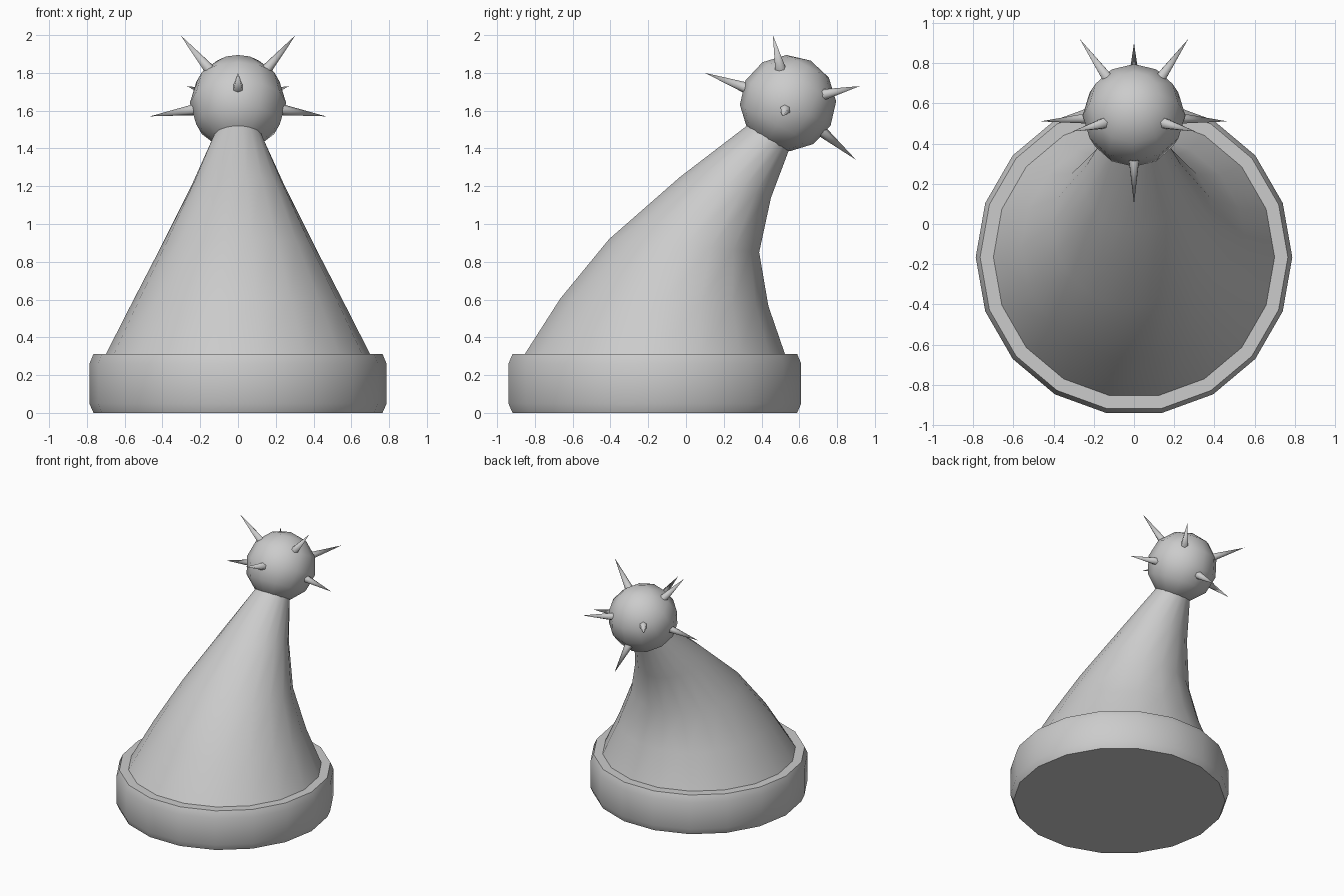
import bpy, bmesh, math
from mathutils import Vector, Matrix

if "Cube" in bpy.data.objects:
    bpy.data.objects.remove(bpy.data.objects["Cube"])

SIDES = 18


def loft(name, rings, n=SIDES, angle=40):
    """Skin a stack of circles: each ring is (y, z, radius, forward tilt in degrees)."""
    bm = bmesh.new()
    loops = []
    for y, z, r, tilt in rings:
        m = Matrix.Translation((0, y, z)) @ Matrix.Rotation(math.radians(-tilt), 4, 'X')
        loops.append([bm.verts.new(m @ Vector((r * math.cos(2 * math.pi * i / n),
                                               r * math.sin(2 * math.pi * i / n), 0)))
                      for i in range(n)])
    for a, b in zip(loops, loops[1:]):
        for i in range(n):
            j = (i + 1) % n
            bm.faces.new((a[i], a[j], b[j], b[i]))
    bm.faces.new(loops[0][::-1])
    bm.faces.new(loops[-1])
    return finish(name, bm, angle)


def finish(name, bm, angle):
    bmesh.ops.recalc_face_normals(bm, faces=bm.faces)
    mesh = bpy.data.meshes.new(name)
    bm.to_mesh(mesh)
    bm.free()
    ob = bpy.data.objects.new(name, mesh)
    bpy.context.collection.objects.link(ob)
    bpy.ops.object.select_all(action='DESELECT')
    ob.select_set(True)
    bpy.context.view_layer.objects.active = ob
    bpy.ops.object.shade_smooth_by_angle(angle=math.radians(angle))
    return ob


# Thick brim band with softened edges
loft("brim", [(-0.165, 0.0, 0.765, 0), (-0.165, 0.05, 0.787, 0),
              (-0.165, 0.26, 0.787, 0), (-0.165, 0.312, 0.765, 0)])

# Drooping cone, bending backwards towards the tip
loft("hat_cone", [(-0.165, 0.31, 0.70, 0), (-0.115, 0.585, 0.56, 2),
                  (-0.01, 0.885, 0.405, 5), (0.21, 1.195, 0.25, 13),
                  (0.435, 1.46, 0.13, 27.5)])

# Ball on the tip, tilted with the cone
centre = Vector((0, 0.54, 1.64))
bm = bmesh.new()
bmesh.ops.create_uvsphere(bm, u_segments=12, v_segments=6, radius=0.255,
                          matrix=Matrix.Translation(centre) @ Matrix.Rotation(math.radians(-28), 4, 'X'))
finish("ball", bm, 60)

# Spikes: tip offsets from the ball centre, side ones mirrored
tips = [(0, -0.44, 0.16), (0, 0.36, -0.30)]
for x, y, z in [(0.305, -0.08, 0.36), (0.465, -0.03, -0.07), (0.27, 0.38, 0.09)]:
    tips += [(x, y, z), (-x, y, z)]
for k, tip in enumerate(tips):
    d = Vector(tip)
    base, length = 0.19, d.length - 0.19
    place = (Matrix.Translation(centre + d.normalized() * (base + length / 2))
             @ d.to_track_quat('Z', 'Y').to_matrix().to_4x4())
    bm = bmesh.new()
    bmesh.ops.create_cone(bm, cap_ends=True, segments=6, radius1=0.035, radius2=0,
                          depth=length, matrix=place)
    finish(f"spike_{k + 1}", bm, 65)
